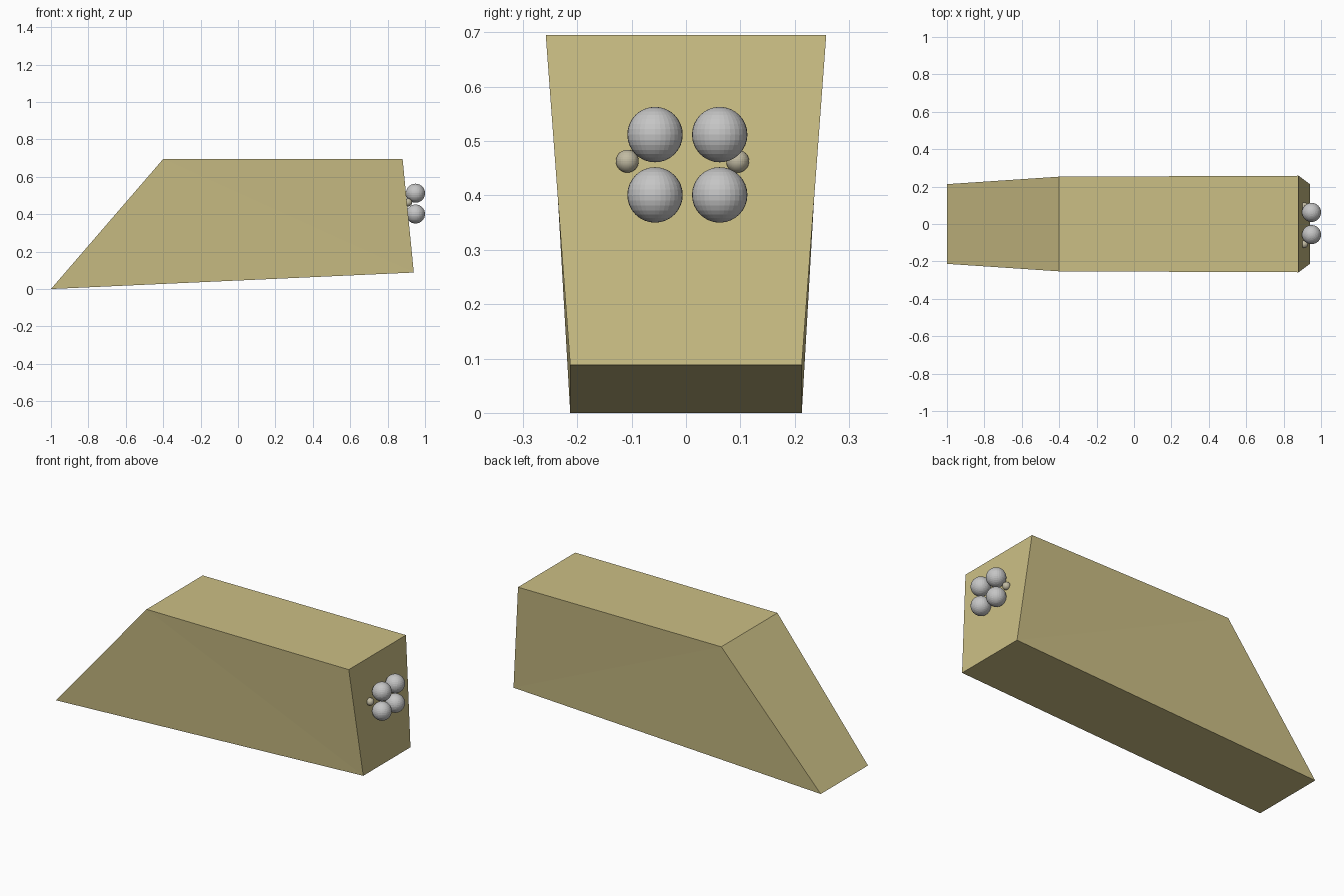
import bpy, bmesh

if "Cube" in bpy.data.objects:
    bpy.data.objects.remove(bpy.data.objects["Cube"])


def material(name, rgb):
    m = bpy.data.materials.new(name)
    m.diffuse_color = (*rgb, 1)
    m.use_nodes = True
    m.node_tree.nodes["Principled BSDF"].inputs["Base Color"].default_value = m.diffuse_color
    return m


def finish(name, bm, mat):
    bmesh.ops.recalc_face_normals(bm, faces=bm.faces[:])
    mesh = bpy.data.meshes.new(name)
    bm.to_mesh(mesh)
    bm.free()
    mesh.materials.append(mat)
    ob = bpy.data.objects.new(name, mesh)
    bpy.context.collection.objects.link(ob)
    return ob


def ball(name, loc, radius, mat):
    bm = bmesh.new()
    bmesh.ops.create_uvsphere(bm, u_segments=32, v_segments=16, radius=radius)
    ob = finish(name, bm, mat)
    ob.location = loc


tan = material("tan", (0.60, 0.52, 0.235))
grey = material("grey", (0.56, 0.56, 0.56))
pale = material("pale grey tan", (0.53, 0.49, 0.36))

# Wedge hull: side profile (x, z, half width)
profile = [(-1.0, 0.0, 0.213), (0.94, 0.088, 0.213),
           (0.88, 0.695, 0.258), (-0.40, 0.695, 0.253)]
bm = bmesh.new()
near, far = [[bm.verts.new((x, s * w, z)) for x, z, w in profile] for s in (-1, 1)]
for i in range(4):
    j = (i + 1) % 4
    bm.faces.new((near[i], near[j], far[j], far[i]))
for side in (near, far):  # each side folds slightly along one diagonal
    bm.faces.new((side[0], side[1], side[3]))
    bm.faces.new((side[1], side[2], side[3]))
finish("hull", bm, tan)

# Four large balls on the right end
for row, z in (("lower", 0.401), ("upper", 0.512)):
    for col, y in (("front", -0.057), ("back", 0.062)):
        ball(f"{row}_{col}_ball", (0.949, y, z), 0.051, grey)

# Two small lamps half sunk into the end face
for col, y in (("front", -0.108), ("back", 0.095)):
    ball(f"{col}_lamp", (0.91, y, 0.463), 0.021, pale)
